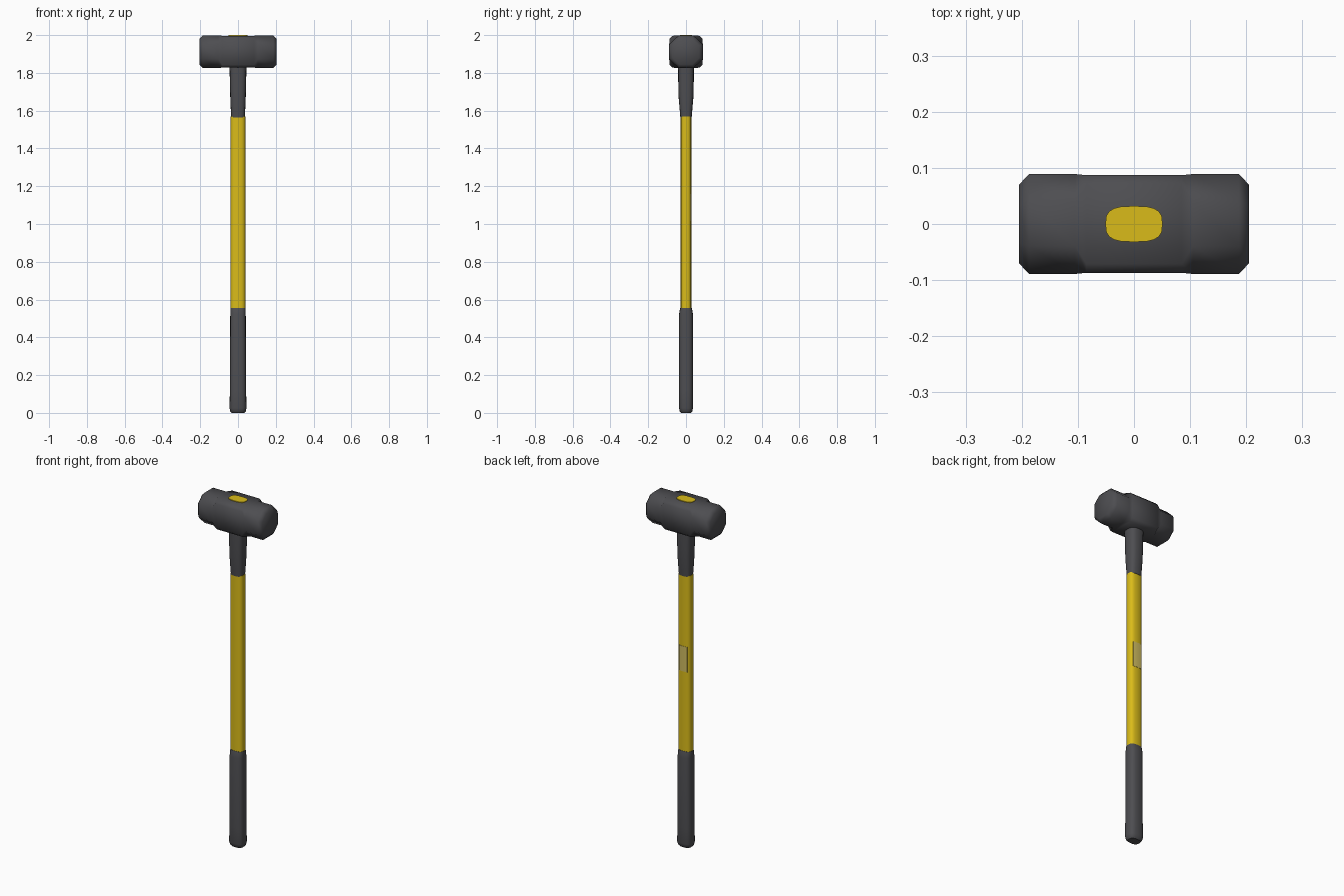
import bpy, bmesh, math

cube = bpy.data.objects.get("Cube")
if cube:
    bpy.data.objects.remove(cube, do_unlink=True)


def material(name, colour):
    m = bpy.data.materials.new(name)
    m.use_nodes = True
    m.diffuse_color = (*colour, 1)
    bsdf = m.node_tree.nodes["Principled BSDF"]
    bsdf.inputs["Base Color"].default_value = (*colour, 1)
    bsdf.inputs["Roughness"].default_value = 0.7
    return m


GREY = material("dark grey", (0.075, 0.075, 0.082))
YELLOW = material("yellow", (0.70, 0.50, 0.01))
LABEL = material("pale label", (0.62, 0.50, 0.12))


def loft(name, rings, mat, angle=40):
    """Skin a list of equal-length point rings and cap both ends."""
    bm = bmesh.new()
    loops = [[bm.verts.new(p) for p in ring] for ring in rings]
    n = len(loops[0])
    for a, b in zip(loops, loops[1:]):
        for i in range(n):
            j = (i + 1) % n
            bm.faces.new((a[i], a[j], b[j], b[i]))
    bm.faces.new(loops[0])
    bm.faces.new(loops[-1])
    bmesh.ops.recalc_face_normals(bm, faces=bm.faces)
    me = bpy.data.meshes.new(name)
    bm.to_mesh(me)
    bm.free()
    me.materials.append(mat)
    ob = bpy.data.objects.new(name, me)
    bpy.context.collection.objects.link(ob)
    bpy.ops.object.select_all(action='DESELECT')
    ob.select_set(True)
    bpy.context.view_layer.objects.active = ob
    bpy.ops.object.shade_smooth_by_angle(angle=math.radians(angle))
    return ob


def oval(z, rx, ry, power=2.8, sides=20):
    """Rounded-rectangle cross-section of the handle."""
    pts = []
    for i in range(sides):
        t = 2 * math.pi * i / sides
        c, s = math.cos(t), math.sin(t)
        pts.append((rx * math.copysign(abs(c) ** (2 / power), c),
                    ry * math.copysign(abs(s) ** (2 / power), s), z))
    return pts


def octagon(x, half, cut, zc=1.912):
    """Square with cut corners, across the head."""
    k = half - cut
    corners = [(half, -k), (half, k), (k, half), (-k, half),
               (-half, k), (-half, -k), (-k, -half), (k, -half)]
    return [(x, y, zc + z * 0.97) for y, z in corners]


# handle: grip, bare shaft and collar under the head
loft("grip", [oval(*r) for r in [
    (0, 0.034, 0.026), (0.008, 0.041, 0.033), (0.025, 0.045, 0.037),
    (0.12, 0.043, 0.037), (0.52, 0.041, 0.037), (0.545, 0.041, 0.033),
    (0.556, 0.040, 0.030)]], GREY)
loft("shaft", [oval(0.55, 0.039, 0.028), oval(1.57, 0.039, 0.028)], YELLOW)
loft("collar", [oval(*r) for r in [
    (1.565, 0.036, 0.030), (1.60, 0.038, 0.033), (1.67, 0.041, 0.039),
    (1.75, 0.043, 0.041), (1.84, 0.045, 0.042)]], GREY)

# head: square middle block, eight-sided striking ends with bevelled faces
half_head = [(0.205, 0.070, 0.036), (0.187, 0.089, 0.050),
             (0.105, 0.089, 0.050), (0.085, 0.087, 0.016)]
stations = [(-x, h, c) for x, h, c in half_head] + half_head[::-1]
loft("hammer_head", [octagon(*s) for s in stations], GREY, 50)

# end of the shaft showing in the eye of the head
loft("shaft_end", [oval(1.99, 0.051, 0.032, 3), oval(2.0, 0.051, 0.032, 3)], YELLOW)

# blank label on the back of the shaft
loft("back_label", [[(-0.026, 0.024, z), (0.026, 0.024, z),
                     (0.026, 0.0275, z), (0.016, 0.029, z),
                     (-0.016, 0.029, z), (-0.026, 0.0275, z)]
                    for z in (1.015, 1.16)], LABEL)
